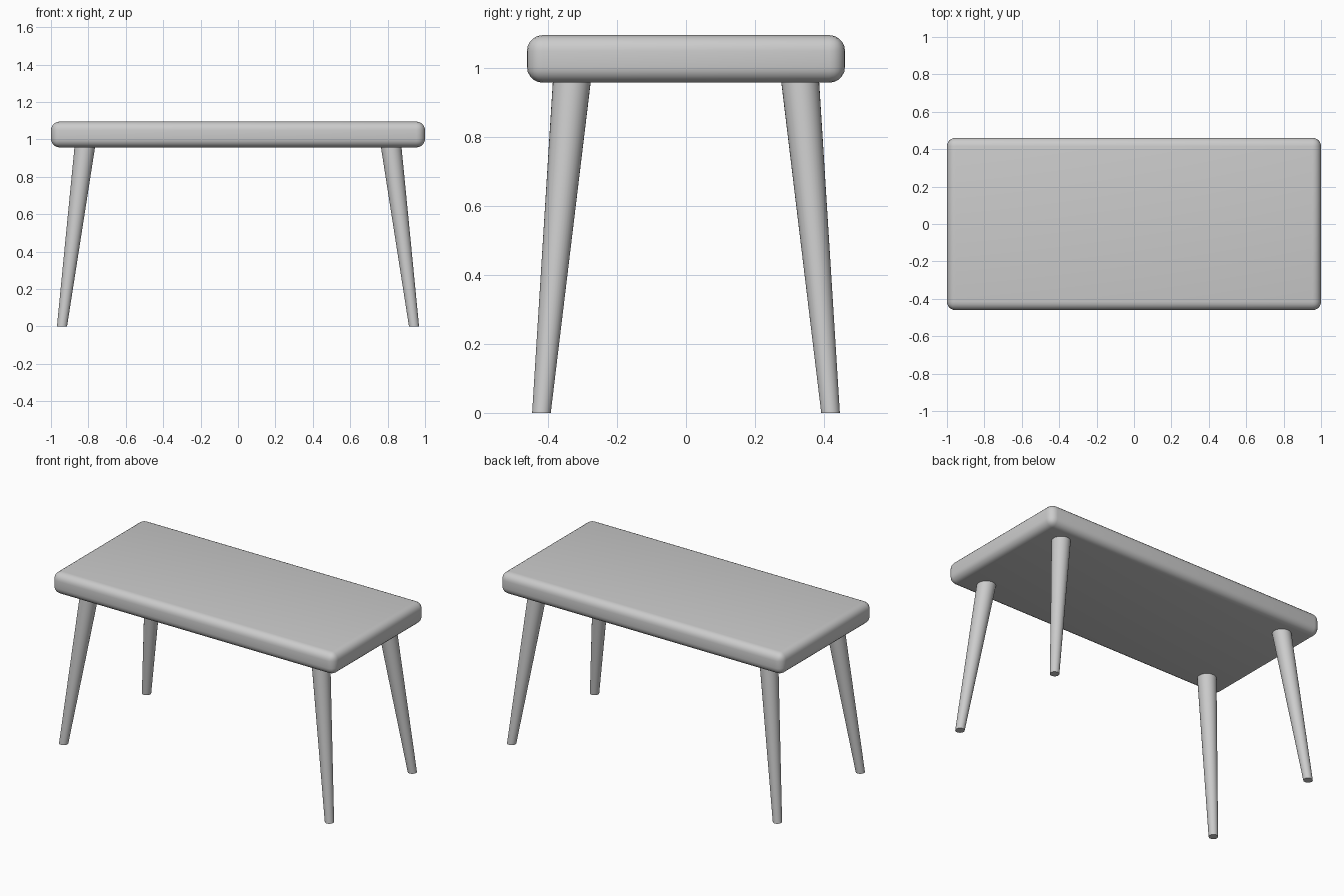
import bpy
import bmesh
import math
from mathutils import Vector

cube = bpy.data.objects.get("Cube")
if cube:
    bpy.data.objects.remove(cube, do_unlink=True)

# Single plain grey finish
grey = bpy.data.materials.new("plain_grey")
grey.use_nodes = True
grey.diffuse_color = (0.6, 0.6, 0.6, 1)
grey.node_tree.nodes["Principled BSDF"].inputs["Base Color"].default_value = grey.diffuse_color

TOP_Z, UNDER_Z = 1.095, 0.957


def add_object(name, bm):
    bmesh.ops.recalc_face_normals(bm, faces=bm.faces)
    mesh = bpy.data.meshes.new(name)
    bm.to_mesh(mesh)
    bm.free()
    mesh.materials.append(grey)
    obj = bpy.data.objects.new(name, mesh)
    bpy.context.collection.objects.link(obj)
    bpy.ops.object.select_all(action='DESELECT')
    obj.select_set(True)
    bpy.context.view_layer.objects.active = obj
    bpy.ops.object.shade_smooth_by_angle(angle=math.radians(40))
    return obj


def tapered_leg(name, foot, foot_radius, head, head_radius, sides=32):
    """Splayed leg with both ends cut level."""
    bm = bmesh.new()
    rings = []
    for centre, radius in ((foot, foot_radius), (head, head_radius)):
        ring = bmesh.ops.create_circle(bm, segments=sides, radius=radius)["verts"]
        bmesh.ops.translate(bm, verts=ring, vec=centre)
        rings.append(ring)
    for i in range(sides):
        j = (i + 1) % sides
        bm.faces.new((rings[0][i], rings[0][j], rings[1][j], rings[1][i]))
    for ring in rings:
        bm.faces.new(ring)
    return add_object(name, bm)


# Slab top with rounded edges
bm = bmesh.new()
bmesh.ops.create_cube(bm, size=1)
bmesh.ops.scale(bm, verts=bm.verts, vec=(2, 0.922, TOP_Z - UNDER_Z))
bmesh.ops.translate(bm, verts=bm.verts, vec=(0, 0, (TOP_Z + UNDER_Z) / 2))
bmesh.ops.bevel(bm, geom=bm.edges[:], offset=0.046, segments=5,
                profile=0.5, affect='EDGES')
add_object("table_top", bm)

# Four splayed legs, thicker where they meet the top
for side, sx in (("left", 1), ("right", -1)):
    for end, sy in (("front", -1), ("back", 1)):
        tapered_leg(f"{end}_{side}_leg",
                    Vector((sx * 0.941, sy * 0.419, 0)), 0.027,
                    Vector((sx * 0.819, sy * 0.331, UNDER_Z + 0.003)), 0.055)
